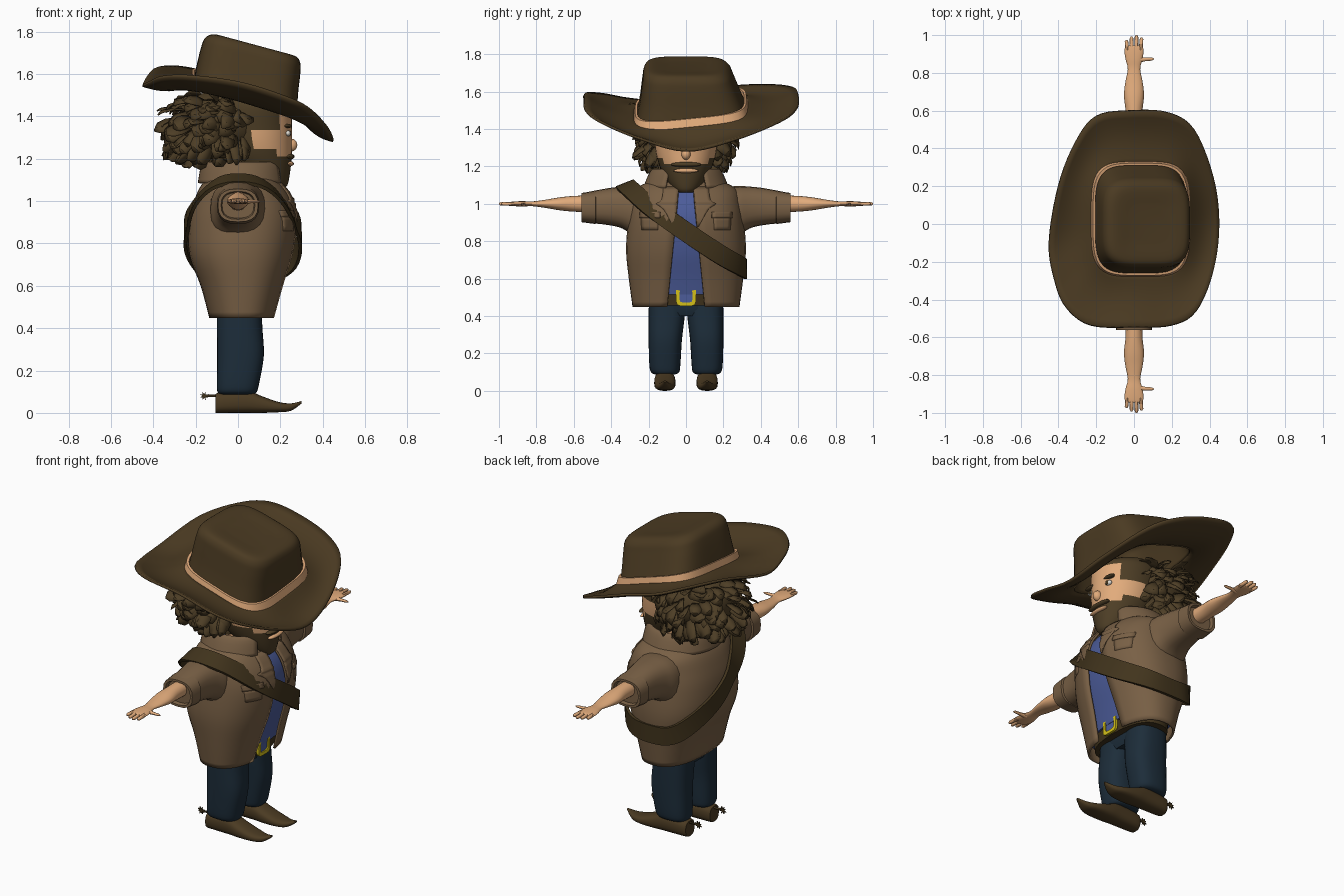
import bpy, bmesh, math, random
from mathutils import Vector, Matrix

cube = bpy.data.objects.get("Cube")
if cube:
    bpy.data.objects.remove(cube, do_unlink=True)
random.seed(4)
TAU = 2 * math.pi


def material(name, *rgb):
    m = bpy.data.materials.new(name)
    m.use_nodes = True
    m.diffuse_color = (*rgb, 1)
    m.node_tree.nodes["Principled BSDF"].inputs["Base Color"].default_value = (*rgb, 1)
    return m


FELT = material("dark brown felt", .070, .043, .016)
HAIR = material("brown hair", .075, .048, .019)
COAT = material("tan brown coat", .19, .117, .060)
SKIN = material("warm skin", .76, .41, .20)
LEATHER = material("dark leather", .053, .034, .012)
SHIRT = material("blue shirt", .072, .107, .32)
DENIM = material("dark denim", .012, .026, .042)
BRASS = material("yellow brass", .66, .53, .01)
WHITE = material("eye white", .75, .72, .66)


def finish(name, bm, mat, thick=0, sharp=45):
    bmesh.ops.recalc_face_normals(bm, faces=bm.faces)
    me = bpy.data.meshes.new(name)
    bm.to_mesh(me)
    bm.free()
    me.materials.append(mat)
    me.shade_smooth()
    me.set_sharp_from_angle(angle=math.radians(sharp))
    ob = bpy.data.objects.new(name, me)
    bpy.context.collection.objects.link(ob)
    if thick:
        mod = ob.modifiers.new("thickness", 'SOLIDIFY')
        mod.thickness, mod.offset = thick, 0
    return ob


def loft(name, rings, mat, closed=True, caps=(0, -1), thick=0, loop=False):
    """Skin a list of equal point rings; loop joins the last ring to the first."""
    bm = bmesh.new()
    vs = [[bm.verts.new(p) for p in r] for r in rings]
    n = len(vs[0])
    for a, b in zip(vs, vs[1:] + vs[:1] if loop else vs[1:]):
        for i in range(n if closed else n - 1):
            j = (i + 1) % n
            bm.faces.new((a[i], a[j], b[j], b[i]))
    if closed and not loop:
        for c in caps:
            bm.faces.new(vs[c])
    return finish(name, bm, mat, thick)


def spline(rows, n=4, closed=False):
    """Catmull-Rom smoothing of rows of numbers."""
    out, k = [], len(rows)
    pick = lambda i: rows[i % k] if closed else rows[max(0, min(k - 1, i))]
    for i in range(k if closed else k - 1):
        for s in range(n):
            t = s / n
            out.append(tuple(b + .5 * t * (c - a + t * (2*a - 5*b + 4*c - d + t * (3*b - a - 3*c + d)))
                             for a, b, c, d in zip(pick(i-1), pick(i), pick(i+1), pick(i+2))))
    return out if closed else out + [tuple(rows[-1])]


def oval(ru, rv, e=2, a0=0, n=40):
    """Points of a superellipse, left open by a0 at both ends."""
    power = lambda w: math.copysign(abs(w) ** (2 / e), w)
    steps = n + (1 if a0 else 0)
    angs = [a0 + (TAU - 2 * a0) * i / n for i in range(steps)]
    return [(ru * power(math.cos(a)), rv * power(math.sin(a))) for a in angs]


def upright(z, xc, rx, ry, yc=0, e=2, a0=0, n=40):
    return [(xc + u, yc + v, z) for u, v in oval(rx, ry, e, a0, n)]


def along_y(y, zc, rx, rz, e=2, n=20):
    return [(u, y, zc + v) for u, v in oval(rx, rz, e, 0, n)]


def ball(name, loc, size, mat):
    bm = bmesh.new()
    bmesh.ops.create_uvsphere(bm, u_segments=24, v_segments=14, radius=1,
                              matrix=Matrix.Translation(loc) @ Matrix.Diagonal((*size, 1)))
    return finish(name, bm, mat)


# Coat: open-fronted shell (height, centre, depth, width, half gap) over a shirt
E = 2.4
body = spline([(.45, .02, .15, .28, .10), (.6, .02, .19, .30, .085), (.75, .015, .24, .315, .07),
               (.9, .025, .25, .305, .055), (1.0, .027, .228, .29, .045), (1.07, .02, .19, .27, .04),
               (1.11, .02, .15, .2, .04), (1.12, .02, .12, .13, .04)])
loft("coat", [upright(z, c, rx, ry, e=E, a0=math.asin((g / ry) ** (E / 2)))
              for z, c, rx, ry, g in body], COAT, closed=False, thick=.012)
loft("shirt", [upright(z, c, rx - .02, ry - .02, e=E) for z, c, rx, ry, g in body[2:]], SHIRT)


def front_x(y, z):
    r = min(body, key=lambda q: abs(q[0] - z))
    return r[1] + r[2] * max(0, 1 - abs(y / r[3]) ** E) ** (1 / E)


def patch(name, rows, lift, side):
    """Thin plate laid on the coat front from rows of (height, inner, outer)."""
    rings = []
    for z, y0, y1 in spline(rows, 3):
        ys = [y0 + (y1 - y0) * i / 5 for i in range(6)]
        rings.append([(front_x(y, z) + lift, side * y, z) for y in ys])
    loft(name, rings, COAT, closed=False, thick=.008)


collar = spline([(1.09, .13, .14), (1.175, .17, .165), (1.165, .19, .19), (1.085, .205, .225)])
loft("collar", [upright(z, .02, rx, ry, a0=.5) for z, rx, ry in collar], COAT, closed=False, thick=.01)

# Belt and buckle
loft("belt", [upright(z, .02, rx, .24, e=E) for z, rx in ((.455, .13), (.55, .143))], LEATHER)
rim = [[(.158 + d, w, .507 + h) for w, h in oval(r, r, 5)]
       for d, r in ((0, .053), (.014, .053), (.014, .034), (0, .034))]
loft("belt_buckle", rim, BRASS, loop=True)
loft("buckle_plate", [[(x, u, .507 + v) for u, v in oval(.036, .036, 5)] for x in (.156, .165)], SHIRT)

# Shoulder strap: ribbon around the body, right shoulder to left hip
path = spline([(0, -.325, 1.105), (.12, -.3, 1.08), (.225, -.19, .985), (.292, 0, .85), (.26, .18, .73),
               (.15, .295, .665), (0, .318, .65), (-.13, .29, .67), (-.22, .16, .76), (-.247, 0, .86),
               (-.2, -.19, .99), (-.11, -.3, 1.08)], 5, True)
ribbon = []
for i, p in enumerate(path):
    p = Vector(p)
    tangent = Vector(path[(i + 1) % len(path)]) - Vector(path[i - 1])
    normal = Vector((p.x - .02, p.y * .5, 2 * max(0, p.z - .9)))
    across = normal.cross(tangent).normalized()
    out = tangent.cross(across).normalized()
    ribbon.append([p + across * a + out * b for a, b in
                   ((-.052, -.008), (.052, -.008), (.052, .008), (-.052, .008))])
loft("shoulder_strap", ribbon, LEATHER, loop=True)

# Limbs, built once per side
for s, side in ((1, "left"), (-1, "right")):
    patch(side + "_lapel", [(.88, .06, .068), (.97, .05, .12), (1.0, .048, .16), (1.02, .046, .13),
                            (1.09, .04, .12)], .009, s)
    patch(side + "_pocket", [(.86, .15, .235), (.93, .145, .24)], .004, s)
    patch(side + "_pocket_flap", [(.925, .138, .247), (.955, .138, .247)], .008, s)
    loft(side + "_sleeve", [along_y(s * y, z, a, b, 2.5) for y, z, a, b in spline(
        [(.18, .955, .13, .13), (.27, .96, .13, .135), (.34, .98, .11, .112),
         (.42, .985, .095, .098), (.54, .98, .085, .08)])], COAT)
    loft(side + "_cuff", [along_y(s * y, .98, a, b, 2.6) for y, a, b in
                          ((.48, .085, .08), (.485, .1, .088), (.56, .095, .078), (.56, .08, .066),
                           (.54, .075, .06))], COAT)
    loft(side + "_arm", [along_y(s * y, 1.0, a, b) for y, a, b in spline(
        [(.5, .045, .045), (.6, .045, .042), (.68, .053, .034), (.75, .046, .022), (.82, .033, .013),
         (.87, .044, .014), (.91, .05, .013), (.94, .046, .010), (.945, .03, .005)])], SKIN)
    for i, reach in enumerate((.975, .993, 1.0, .988)):
        x = -.036 + .024 * i
        loft(f"{side}_finger_{i + 1}", [[(x * (1 + k) + u, s * y, 1 + v) for u, v in oval(r, r, n=8)]
             for y, r, k in ((.92, .011, 0), (reach - .01, .0095, .1), (reach, .004, .1))], SKIN)
    loft(side + "_thumb", [[(x, s * y + u, .998 + v) for u, v in oval(r, r * .8, n=8)]
         for x, y, r in ((.02, .868, .016), (.06, .872, .010), (.095, .873, .008), (.105, .873, .003))], SKIN)
    # Trouser leg and pointed boot
    loft(side + "_trouser_leg", [upright(z, c, rx, ry, s * y, 2.6, n=28) for z, c, rx, ry, y in spline(
        [(.088, -.005, .08, .055, .112), (.1, -.004, .093, .075, .112), (.14, 0, .1, .083, .113),
         (.27, .012, .11, .089, .111), (.39, .008, .108, .096, .104), (.5, .005, .105, .098, .1)])], DENIM)
    loft(side + "_boot", [[(x, s * .113 + u, (a + b) / 2 + v) for u, v in oval(w, (b - a) / 2, 2.6, n=24)]
         for x, a, b, w in spline([(-.105, 0, .085, .035), (-.09, 0, .095, .048), (.04, 0, .105, .055),
                                   (.11, 0, .08, .057), (.19, .003, .052, .052), (.25, .01, .045, .034),
                                   (.3, .044, .056, .006)])], FELT)
    loft(side + "_spur_arm", [[(x, s * .113 + u, .08 + v) for u, v in oval(.006, .006, n=8)]
                              for x in (-.15, -.09)], LEATHER)
    star = [(.022 if i % 2 else .009, TAU * i / 16) for i in range(16)]
    loft(side + "_spur_wheel", [[(-.16 + r * math.cos(a), s * .113 + w, .08 + r * math.sin(a))
                                 for r, a in star] for w in (-.004, .004)], LEATHER)
    # Eye and brow
    ball(side + "_eye", (.236, s * .07, 1.32), (.013, .024, .014), WHITE)
    ball(side + "_pupil", (.245, s * .068, 1.32), (.006, .012, .012), LEATHER)
    ball(side + "_eyebrow", (.236, s * .075, 1.355), (.018, .042, .01), HAIR)
loft("trouser_hips", [upright(z, .005, rx, .195, e=3) for z, rx in ((.40, .09), (.44, .105), (.5, .105))], DENIM)

# Head: the lower faces are the beard, the top and sides are hair
skull = spline([(1.06, .19, .03, .035), (1.08, .17, .065, .065), (1.13, .13, .115, .105),
                (1.2, .09, .163, .14), (1.27, .07, .185, .16), (1.35, .06, .195, .17),
                (1.45, .05, .195, .175), (1.5, .03, .16, .15)], 6)
head = loft("head_and_beard", [upright(z, c, rx, ry) for z, c, rx, ry in skull], SKIN)
head.data.materials.append(HAIR)
for f in head.data.polygons:
    x, y, z = f.center
    beard = z < 1.215 or (z < 1.25 and x < .19)
    f.material_index = int(beard or x < .07 or z > 1.43 or (z > 1.34 and x < .2))
loft("neck", [upright(z, .04, .1, .1) for z in (1.0, 1.25)], SKIN)
ball("nose", (.252, 0, 1.265), (.028, .024, .03), SKIN)
ball("moustache", (.243, 0, 1.21), (.024, .082, .014), HAIR)
ball("mouth", (.246, 0, 1.177), (.018, .068, .012), SKIN)

# Hair: rounded mass covered with pointed overlapping locks
ball("hair_mass", (-.08, 0, 1.36), (.21, .21, .165), HAIR)
bm = bmesh.new()
for i in range(190):
    az = random.uniform(.24, 1.76) * math.pi
    el = random.uniform(-.95, .85)
    d = Vector((math.cos(az) * math.cos(el), math.sin(az) * math.cos(el), math.sin(el)))
    root = Vector((-.09 + .195 * d.x, .2 * d.y, 1.36 + .16 * d.z))
    flow = (d * .55 + Vector((-.35, 0, -.5)) + Vector([random.uniform(-.3, .3) for _ in range(3)])).normalized()
    wide = flow.cross(d).normalized() * random.uniform(.028, .045)
    size = random.uniform(.08, .13)
    lock = []
    for t, w in ((0, .7), (.35, 1), (.7, .8), (1, .15)):
        p = root + flow * size * t + d * .025 * math.sin(3 * t)
        p.z = max(p.z, 1.165)
        lock.append((bm.verts.new(p - wide * w), bm.verts.new(p + d * .008 * w), bm.verts.new(p + wide * w)))
    for a, b in zip(lock, lock[1:]):
        bm.faces.new((a[0], a[1], b[1], b[0]))
        bm.faces.new((a[1], a[2], b[2], b[1]))
finish("hair_locks", bm, HAIR, .004, 30)

# Hat: wavy sagging brim, with a squared crown leaning forward
edge = spline([(.45, 0, 1.285), (.42, .25, 1.34), (.32, .5, 1.44), (.18, .59, 1.51), (-.02, .6, 1.58),
               (-.2, .57, 1.62), (-.31, .43, 1.635), (-.40, .2, 1.62), (-.45, -.1, 1.55), (-.42, -.3, 1.56),
               (-.36, -.44, 1.585), (-.23, -.535, 1.59), (0, -.545, 1.56), (.2, -.535, 1.50),
               (.33, -.46, 1.44), (.42, -.25, 1.35)], 5, True)
angles = [math.atan2((y - .025) / .295, (x - .035) / .245) for x, y, z in edge]


def crown_ring(z, xc, yc, rx, ry, slope, roll, grow=0):
    ring = []
    for a in angles:
        c, s = math.cos(a), math.sin(a)
        k = (abs(c) ** 4 + abs(s) ** 4) ** -.25
        x, y = xc + (rx + grow) * c * k, yc + (ry + grow) * s * k
        ring.append((x, y, z + slope * x + roll * y))
    return ring


base = (1.505, .035, .025, .24, .285, -.31, .1)
foot = crown_ring(*base)
brim = []
for t in [k / 8 for k in range(9)]:
    sag = Vector((0, 0, -.028 * math.sin(math.pi * t)))
    brim.append([Vector(a).lerp(Vector(b), t) + sag for a, b in zip(foot, edge)])
loft("hat_brim", brim, FELT, caps=(), thick=.014)
loft("hat_crown", [crown_ring(*r) for r in spline(
    [base, (1.59, .045, .02, .235, .262, -.28, .05), (1.68, .06, .01, .23, .24, -.27, .02),
     (1.73, .07, .005, .22, .225, -.27, 0), (1.755, .08, 0, .185, .19, -.27, 0),
     (1.75, .08, 0, .1, .1, -.27, 0)])], FELT, caps=(-1,), thick=.008)
loft("hat_band", [crown_ring(base[0] + h, *base[1:], grow=g)
                  for h, g in ((-.005, .022), (.036, .012), (.036, 0), (-.005, 0))], SKIN, loop=True)
